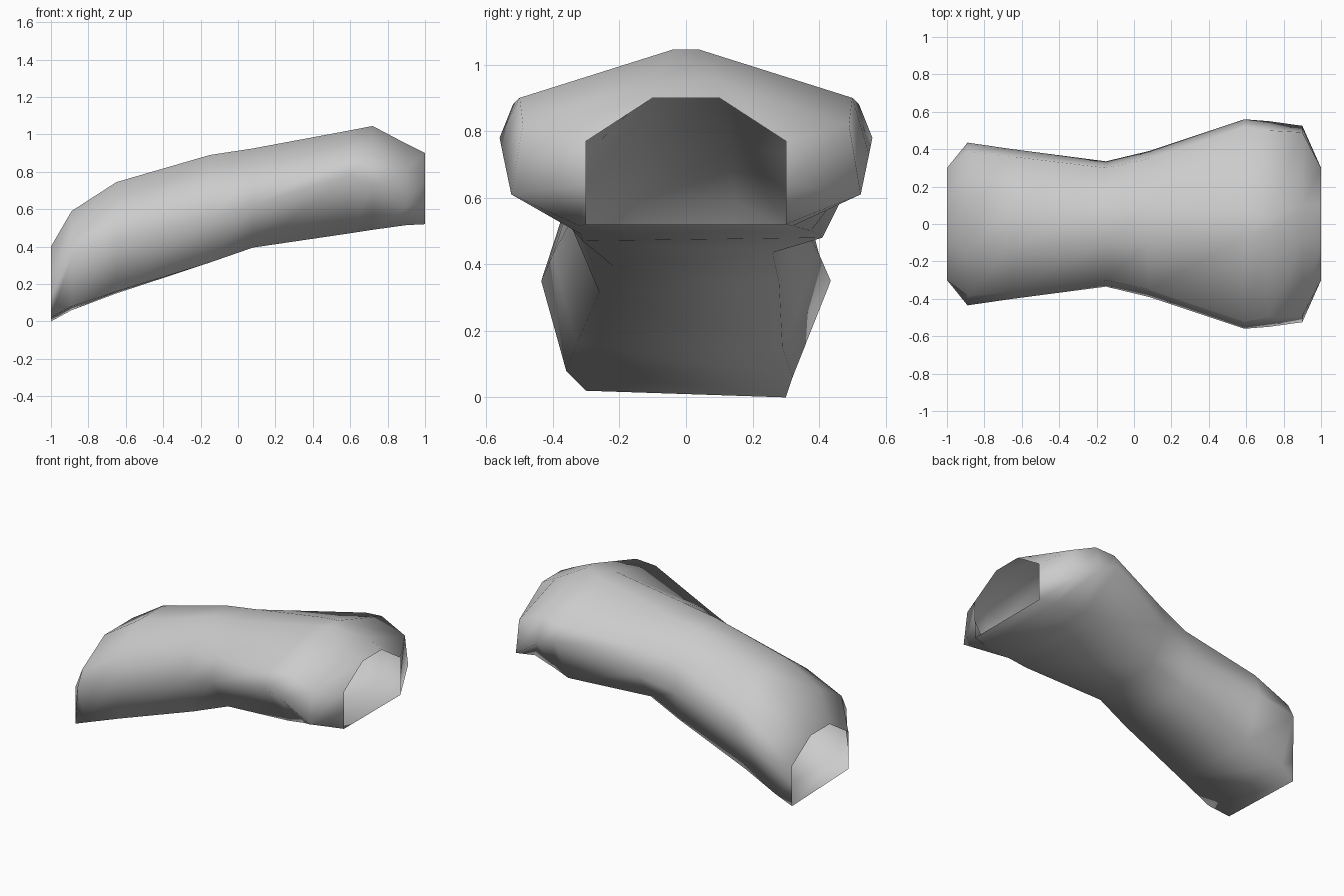
import bpy
import bmesh

# Remove the default object
default = bpy.data.objects.get("Cube")
if default:
    bpy.data.objects.remove(default, do_unlink=True)

# Single plain grey
grey = bpy.data.materials.new("light_grey")
grey.use_nodes = True
colour = (0.6, 0.6, 0.6, 1.0)
grey.diffuse_color = colour
grey.node_tree.nodes["Principled BSDF"].inputs["Base Color"].default_value = colour

# Stations along the tube: x position, the sideways shift and back rise of
# the bottom face, then half-width and height of the bottom edge, the widest
# side, the shoulder and the crest
STATIONS = [
    (-1.0, (0, -.02), (.30, .02), (.30, .14), (.30, .27), (.10, .40)),
    (-.89, (-.02, -.02), (.34, .08), (.435, .35), (.385, .45), (.15, .59)),
    (-.65, (-.02, -.01), (.31, .16), (.40, .43), (.36, .58), (.13, .745)),
    (-.15, (.01, .03), (.27, .315), (.335, .55), (.30, .73), (.10, .89)),
    (.08, (.02, .04), (.24, .395), (.39, .62), (.35, .79), (.10, .925)),
    (.59, (.05, .01), (.36, .47), (.56, .78), (.52, .88), (.07, 1.02)),
    (.72, (.03, .01), (.345, .49), (.55, .73), (.50, .90), (.04, 1.045)),
    (.90, (0, 0), (.32, .515), (.525, .61), (.49, .82), (.10, .95)),
    (1.0, (0, 0), (.30, .52), (.30, .64), (.30, .77), (.10, .90)),
]


def add_ring(bm, x, lean, base, *sides):
    """One cross-section, running round from front to back."""
    shift, rise = lean
    half, low = base
    front = [(x, shift - half, low)] + [(x, -y, z) for y, z in sides]
    back = [(x, y, z) for y, z in reversed(sides)]
    back.append((x, shift + half, low + rise))
    return [bm.verts.new(p) for p in front + back]


# Loft the open-ended curved tube
bm = bmesh.new()
rings = [add_ring(bm, *station) for station in STATIONS]
for ring, following in zip(rings, rings[1:]):
    count = len(ring)
    for i in range(count):
        j = (i + 1) % count
        face = bm.faces.new((ring[i], following[i], following[j], ring[j]))
        face.smooth = True

bm.normal_update()
mesh = bpy.data.meshes.new("curved_tube")
bm.to_mesh(mesh)
bm.free()
mesh.materials.append(grey)
tube = bpy.data.objects.new("curved_tube", mesh)
bpy.context.collection.objects.link(tube)
